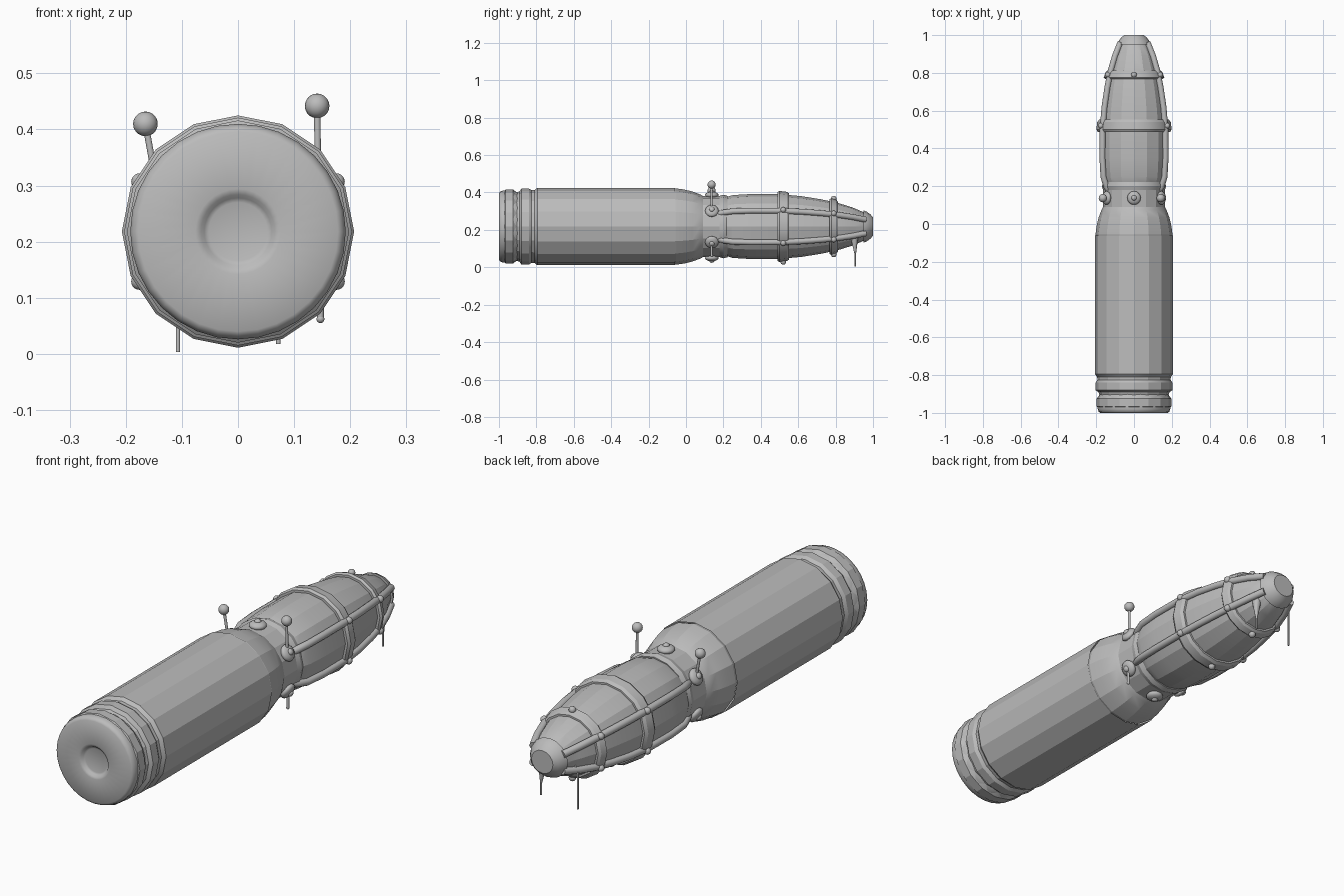
import bpy, bmesh
from math import sin, cos, pi, radians
from mathutils import Vector

cube = bpy.data.objects.get("Cube")
if cube:
    bpy.data.objects.remove(cube, do_unlink=True)

CZ = 0.218      # height of the long axis
WIDE = 1.05     # the nose is slightly wider than tall

grey = bpy.data.materials.new("plain_grey")
grey.use_nodes = True
grey.diffuse_color = (0.5, 0.5, 0.5, 1)
bsdf = next(n for n in grey.node_tree.nodes if n.type == 'BSDF_PRINCIPLED')
bsdf.inputs["Base Color"].default_value = grey.diffuse_color
bsdf.inputs["Roughness"].default_value = 0.6


def finish(obj, angle):
    bpy.ops.object.select_all(action='DESELECT')
    obj.select_set(True)
    bpy.context.view_layer.objects.active = obj
    if obj.type == 'CURVE':
        bpy.ops.object.convert(target='MESH')
        obj = bpy.context.object
    obj.data.materials.clear()
    obj.data.materials.append(grey)
    bpy.ops.object.shade_smooth_by_angle(angle=radians(angle))
    return obj


def from_bmesh(name, bm, angle):
    bmesh.ops.recalc_face_normals(bm, faces=bm.faces)
    mesh = bpy.data.meshes.new(name)
    bm.to_mesh(mesh)
    bm.free()
    obj = bpy.data.objects.new(name, mesh)
    bpy.context.collection.objects.link(obj)
    return finish(obj, angle)


def on_axis(r, y, a, wide=1.0):
    return Vector((r * cos(a) * wide, y, CZ + r * sin(a)))


def lathe(name, profile, sides, angle=40, wide=1.0, closed=False):
    """Spin (radius, y) points around the long axis."""
    bm = bmesh.new()
    rings = [[bm.verts.new(on_axis(r, y, 2 * pi * i / sides, wide)) for i in range(sides)]
             for r, y in profile]
    if closed:
        rings.append(rings[0])
    for low, high in zip(rings, rings[1:]):
        for i in range(sides):
            j = (i + 1) % sides
            bm.faces.new((low[i], low[j], high[j], high[i]))
    bmesh.ops.remove_doubles(bm, verts=bm.verts, dist=1e-5)
    return from_bmesh(name, bm, angle)


def tube(name, points, radius, end_radius=None):
    curve = bpy.data.curves.new(name, 'CURVE')
    curve.dimensions = '3D'
    curve.bevel_depth = radius
    curve.bevel_resolution = 3
    curve.use_fill_caps = True
    spline = curve.splines.new('POLY')
    spline.points.add(len(points) - 1)
    for p, co in zip(spline.points, points):
        p.co = (*co, 1)
    if end_radius is not None:
        spline.points[-1].radius = end_radius / radius
    obj = bpy.data.objects.new(name, curve)
    bpy.context.collection.objects.link(obj)
    return finish(obj, 50)


def ball(name, centre, radius, squash=1.0, normal=(0, 0, 1)):
    bm = bmesh.new()
    bmesh.ops.create_uvsphere(bm, u_segments=16, v_segments=10, radius=radius)
    bmesh.ops.scale(bm, vec=(1, 1, squash), verts=bm.verts)
    bmesh.ops.rotate(bm, matrix=Vector(normal).to_track_quat('Z', 'Y').to_matrix(), verts=bm.verts)
    bmesh.ops.translate(bm, vec=centre, verts=bm.verts)
    return from_bmesh(name, bm, 60)


# Round base with a dished centre and rim
lathe("base_rim", [(0, -.985), (.052, -.985), (.06, -.988), (.066, -.997), (.076, -1),
                   (.178, -1), (.187, -.994), (.192, -.98), (.192, -.92), (.18, -.9), (0, -.89)], 32)

# Faceted case: rim groove, band, body, shoulder and neck
lathe("case", [(0, -.975), (.186, -.975), (.198, -.965), (.198, -.925), (.183, -.905),
               (.188, -.89), (.203, -.88), (.203, -.84), (.194, -.825), (.195, -.81),
               (.207, -.795), (.207, -.06)], 16, 20)
lathe("shoulder", [(.2, -.07), (.204, -.055), (.198, -.01), (.187, .035), (.172, .075),
                   (.164, .09), (.164, .18), (.155, .195), (0, .2)], 16, 20)

# Glazed nose
nose = [(.14, .18), (.152, .2), (.168, .25), (.174, .35), (.173, .5), (.162, .62),
        (.146, .72), (.127, .81), (.102, .89), (.072, .96), (.046, .995)]
lathe("nose_glazing", nose + [(0, .995)], 16, 20, WIDE)


def nose_radius(y):
    for (r0, y0), (r1, y1) in zip(nose, nose[1:]):
        if y0 <= y <= y1:
            return r0 + (r1 - r0) * (y - y0) / (y1 - y0)
    return nose[-1][0]


# Solid tip
lathe("nose_tip", [(0, .95), (.086, .95), (.08, .965), (.066, .985), (.05, 1), (0, 1)], 16, 25, WIDE)

# Four ribs running along the nose
rib_angles = [radians(d) for d in (28, 152, 208, 332)]
for k, a in enumerate(rib_angles):
    tube(f"nose_rib_{k + 1}", [on_axis(r + .006, y, a, WIDE) for r, y in nose[:-1]], .016)

# Raised hoops across the ribs
for name, y, half in (("rear_hoop", .52, .032), ("front_hoop", .79, .022)):
    r0, r1 = nose_radius(y - half), nose_radius(y + half)
    lathe(name, [(r0 - .01, y - half), (r0 + .01, y - half), (r0 + .017, y - half * .6),
                 (r1 + .017, y + half * .6), (r1 + .008, y + half), (r1 - .012, y + half)],
          16, 25, WIDE, closed=True)

# Window surround at the back of the nose
lathe("glazing_collar", [(.14, .18), (.164, .18), (.17, .2), (.164, .222), (.145, .222)],
      16, 30, closed=True)

# Studs where ribs and hoops meet, and on the centre line
for y in (.52, .79):
    for k, a in enumerate(rib_angles + [pi / 2, -pi / 2]):
        if y < .6 and k == 4:
            continue
        ball(f"hoop_stud_{int(y * 100)}_{k + 1}", on_axis(nose_radius(y) + .018, y, a, WIDE), .015)

# Six domed knobs around the neck
for k in range(6):
    a = radians(30 + 60 * k)
    out = (cos(a), 0, sin(a))
    ball(f"neck_knob_{k + 1}", on_axis(.168, .138, a), .036, .5, out)
    ball(f"neck_knob_button_{k + 1}", on_axis(.184, .138, a), .014, .7, out)

# Ball-topped aerials on the neck
for name, foot, top in (("right_view_aerial", (.143, .137, .29), (.141, .137, .442)),
                        ("left_view_aerial", (-.145, .137, .30), (-.165, .137, .41))):
    tube(name, [foot, top], .006)
    ball(name + "_ball", top, .022)

# Hanging probes under the neck and the tip
tube("neck_probe", [(.147, .137, .14), (.147, .137, .062)], .006)
ball("neck_probe_end", (.147, .137, .062), .007)
tube("long_nose_probe", [(-.085, .905, .2), (-.107, .905, .17), (-.107, .905, .003)], .004)
tube("nose_fang", [(.066, .9, .17), (.072, .905, .07)], .022, .004)
tube("nose_fang_pin", [(.072, .905, .09), (.072, .905, .018)], .004)
